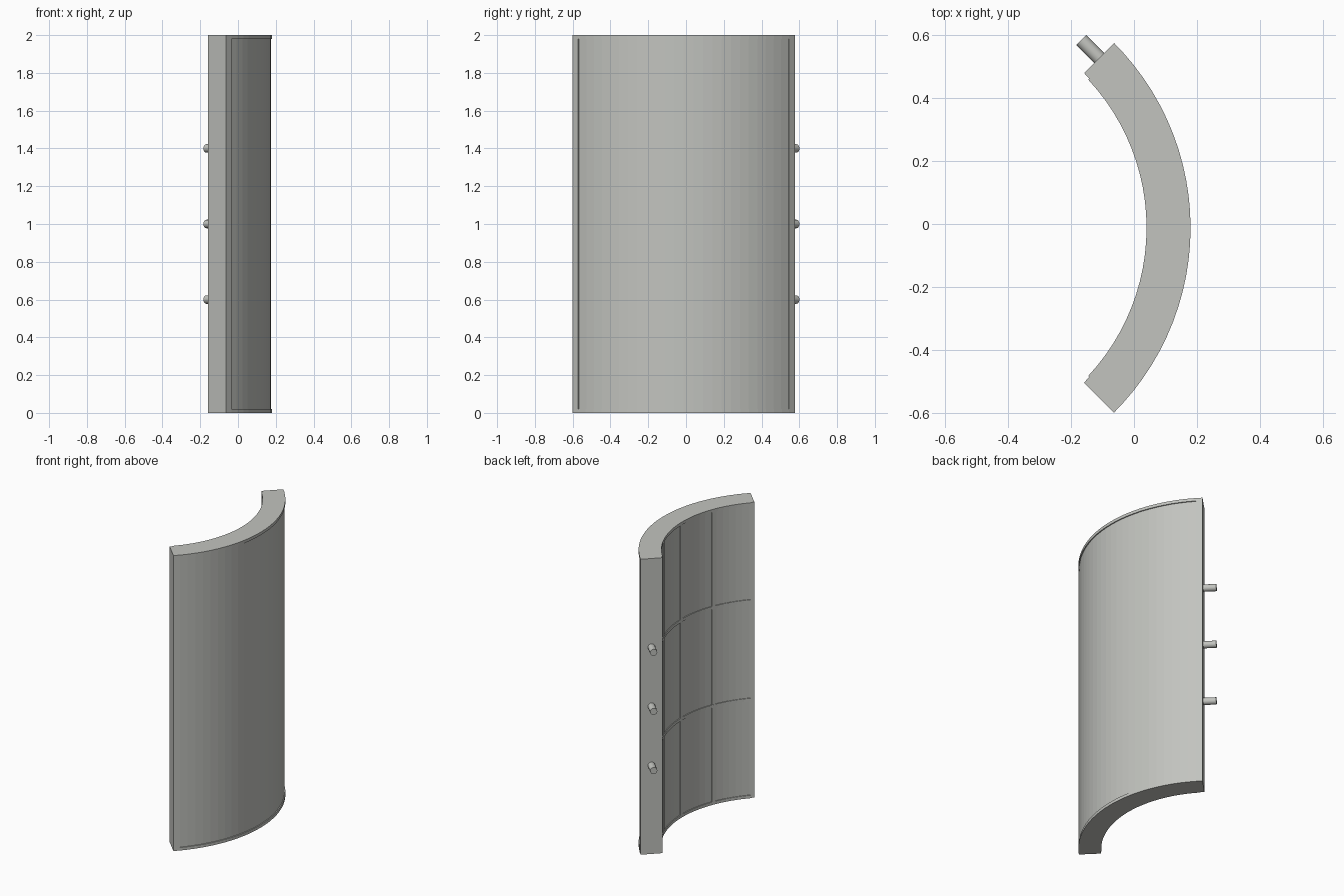
import bpy, bmesh
from math import sin, cos, radians, pi
from mathutils import Vector

cube = bpy.data.objects.get("Cube")
if cube:
    bpy.data.objects.remove(cube, do_unlink=True)

CX, CY = -0.6515, -0.012      # centre of curvature
R_OUT, R_IN = 0.8315, 0.6965
HEIGHT = 2.0

grey = bpy.data.materials.new("light_grey")
grey.use_nodes = True
COLOUR = (0.54, 0.55, 0.52, 1)
grey.diffuse_color = COLOUR
grey.node_tree.nodes["Principled BSDF"].inputs["Base Color"].default_value = COLOUR


def polar(r, deg, z):
    return Vector((CX + r * cos(radians(deg)), CY + r * sin(radians(deg)), z))


def finish(bm, name):
    bmesh.ops.recalc_face_normals(bm, faces=bm.faces)
    mesh = bpy.data.meshes.new(name)
    bm.to_mesh(mesh)
    bm.free()
    mesh.materials.append(grey)
    obj = bpy.data.objects.new(name, mesh)
    bpy.context.collection.objects.link(obj)
    return obj


def sweep(profile, angles):
    """Sweep a closed (radius, z) profile round the centre of curvature."""
    bm = bmesh.new()
    rings = [[bm.verts.new(polar(r, a, z)) for r, z in profile] for a in angles]
    n = len(profile)
    for a, b in zip(rings, rings[1:]):
        for i in range(n):
            j = (i + 1) % n
            bm.faces.new((a[i], a[j], b[j], b[i]))
    bm.faces.new(rings[0])
    bm.faces.new(rings[-1])
    bmesh.ops.recalc_face_normals(bm, faces=bm.faces)
    return bm


def steps(limit, count):
    return [-limit + 2 * limit * i / count for i in range(count + 1)]


def box_profile(r0, r1, z0, z1):
    return [(r0, z0), (r1, z0), (r1, z1), (r0, z1)]


# Curved wall, with a shallow recess framed by a thin rim on the outer face
EDGE = 42.2
RIM = 0.02
profile = [(R_IN, 0), (R_OUT, 0), (R_OUT, RIM), (R_OUT, HEIGHT - RIM),
           (R_OUT, HEIGHT), (R_IN, HEIGHT)]
bm = sweep(profile, [-45] + steps(EDGE, 24) + [45])
panel = []
for f in bm.faces:
    c = f.calc_center_median()
    radius = (c - Vector((CX, CY, c.z))).length
    inside = abs(c.y - CY) < R_OUT * sin(radians(EDGE))
    if radius > R_OUT - 0.01 and inside and RIM < c.z < HEIGHT - RIM:
        panel.append(f)
bmesh.ops.inset_region(bm, faces=panel, thickness=0.0005, depth=-0.006)
finish(bm, "curved_wall")

# Thin ribs on the inner face
RIB_IN, RIB_OUT = R_IN - 0.005, R_IN + 0.01
HALF = 0.01
for i in range(4):
    z = min(max(i * HEIGHT / 3, HALF), HEIGHT - HALF)
    finish(sweep(box_profile(RIB_IN, RIB_OUT, z - HALF, z + HALF),
                 steps(43, 24)), "horizontal_rib_%d" % (i + 1))
for i, a in enumerate((-22.5, 0, 22.5)):
    finish(sweep(box_profile(RIB_IN, RIB_OUT, 0.005, HEIGHT - 0.005),
                 [a - 1, a + 1]), "vertical_rib_%d" % (i + 1))

# Locating pegs on the back end face
direction = Vector((-1, 1, 0)).normalized()
for i, z in enumerate((0.6, 1.0, 1.4)):
    bm = bmesh.new()
    bmesh.ops.create_cone(bm, cap_ends=True, segments=16,
                          radius1=0.0225, radius2=0.0225, depth=0.12)
    peg = finish(bm, "peg_%d" % (i + 1))
    peg.rotation_euler = direction.to_track_quat('Z', 'Y').to_euler()
    peg.location = polar((R_OUT + R_IN) / 2, 45, z) + direction * 0.02
    for p in peg.data.polygons:
        p.use_smooth = len(p.vertices) == 4
